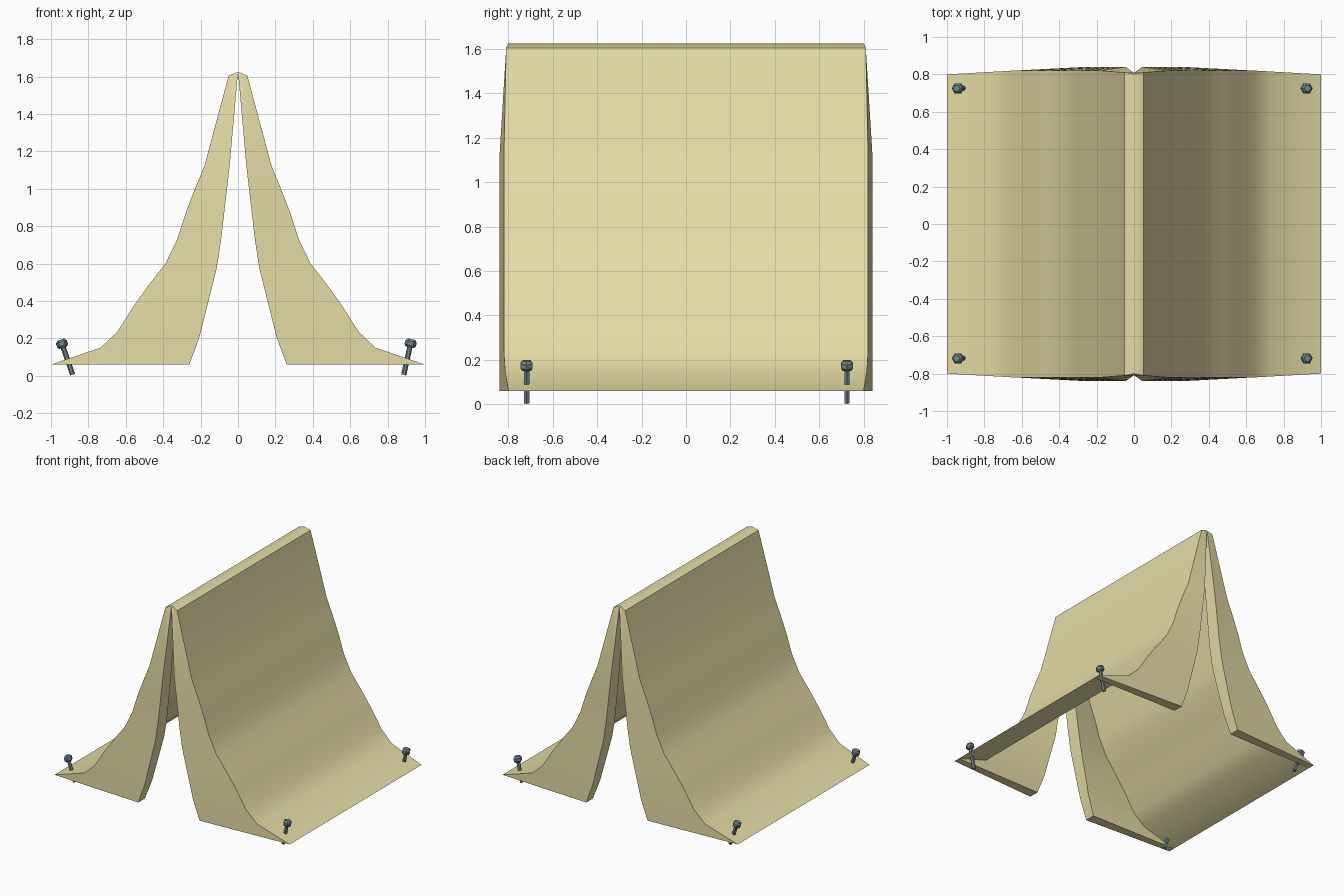
import bpy, bmesh, math
from mathutils import Vector

if "Cube" in bpy.data.objects:
    bpy.data.objects.remove(bpy.data.objects["Cube"])


def material(name, rgb):
    m = bpy.data.materials.new(name)
    m.diffuse_color = (*rgb, 1)
    m.use_nodes = True
    m.node_tree.nodes["Principled BSDF"].inputs["Base Color"].default_value = m.diffuse_color
    return m


CANVAS = material("khaki canvas", (0.78, 0.715, 0.38))
STEEL = material("dark steel", (0.17, 0.24, 0.26))

# Right half of the roof: x, z, half depth
ROOF = [(0, 1.625, .80), (.05, 1.605, .81), (.18, 1.12, .82), (.23, 1.0, .82),
        (.28, .87, .82), (.325, .73, .82), (.388, .60, .82), (.47, .495, .82),
        (.56, .37, .82), (.645, .235, .82), (.735, .15, .815), (1.0, .06, .80)]
# Inner edge of the door flap: z, x, outer y, cloth thickness
DOOR = [(1.625, 0, .80, .03), (1.605, .002, .81, .05), (1.12, .045, .84, .10),
        (.73, .09, .84, .11), (.57, .115, .84, .11), (.37, .165, .84, .10),
        (.21, .205, .84, .09), (.06, .26, .84, .08)]


def door_at(z):
    for a, b in zip(DOOR, DOOR[1:]):
        if b[0] <= z <= a[0]:
            t = (a[0] - z) / (a[0] - b[0])
            return [p + (q - p) * t for p, q in zip(a[1:], b[1:])]
    return DOOR[-1][1:]


def finish(bm, name, mat, angle=None):
    me = bpy.data.meshes.new(name)
    bm.to_mesh(me)
    bm.free()
    me.materials.append(mat)
    ob = bpy.data.objects.new(name, me)
    bpy.context.collection.objects.link(ob)
    if angle:
        bpy.ops.object.select_all(action='DESELECT')
        ob.select_set(True)
        bpy.context.view_layer.objects.active = ob
        bpy.ops.object.shade_smooth_by_angle(angle=math.radians(angle))
    return ob


# Roof sheet, both slopes
bm = bmesh.new()
full = [(-x, z, d) for x, z, d in reversed(ROOF[1:])] + ROOF
rows = [(bm.verts.new((x, -d, z)), bm.verts.new((x, d, z))) for x, z, d in full]
for a, b in zip(rows, rows[1:]):
    bm.faces.new((a[0], b[0], b[1], a[1]))
finish(bm, "tent_roof", CANVAS, 48)


# Door flaps: thick cloth hung from the roof edge, bulging at the opening
def flap(name, sx, sy):
    bm = bmesh.new()
    rings = []
    levels = sorted({p[1] for p in ROOF[1:]} | {p[0] for p in DOOR[1:]}, reverse=True)
    for z in levels:
        for (x0, z0, d0), (x1, z1, d1) in zip(ROOF, ROOF[1:]):
            if z1 <= z <= z0:
                t = (z0 - z) / (z0 - z1)
                rx, rd = x0 + (x1 - x0) * t, d0 + (d1 - d0) * t
        ix, iy, thick = door_at(z)
        pts = [(rx, rd), (ix, iy), (ix, iy - thick), (rx, rd - .05)]
        rings.append([bm.verts.new((sx * x, sy * y, z)) for x, y in pts])
    for a, b in zip(rings, rings[1:]):
        for i in range(3):
            bm.faces.new((a[i], a[i + 1], b[i + 1], b[i]))
    bm.faces.new(rings[-1])
    # peak of the flap under the ridge
    peak = bm.verts.new((0, sy * .80, 1.625))
    for i in range(3):
        bm.faces.new((rings[0][i], rings[0][i + 1], peak))
    bmesh.ops.recalc_face_normals(bm, faces=bm.faces)
    finish(bm, name, CANVAS, 35)


for sy, end in ((-1, "front"), (1, "back")):
    for sx, side in ((-1, "left"), (1, "right")):
        flap(f"{end}_{side}_flap", sx, sy)


# Tent pegs: hexagonal shaft with a chamfered hexagonal head
def peg(name, tip, top):
    tip, top = Vector(tip), Vector(top)
    length = (top - tip).length
    prof = [(.014, 0), (.014, length - .045), (.022, length - .045),
            (.031, length - .034), (.031, length - .013), (.019, length)]
    bm = bmesh.new()
    rings = [[bm.verts.new((r * math.cos(k * math.pi / 3), r * math.sin(k * math.pi / 3), h))
              for k in range(6)] for r, h in prof]
    for a, b in zip(rings, rings[1:]):
        for i in range(6):
            j = (i + 1) % 6
            bm.faces.new((a[i], a[j], b[j], b[i]))
    bm.faces.new(rings[0][::-1])
    bm.faces.new(rings[-1])
    tilt = math.atan2(top.x - tip.x, top.z - tip.z)
    ob = finish(bm, name, STEEL)
    ob.location = tip
    ob.rotation_euler = (0, tilt, 0)


for y, end in ((-.718, "front"), (.725, "back")):
    peg(f"{end}_left_peg", (-.884, y, .006), (-.949, y, .193))
    peg(f"{end}_right_peg", (.886, y, .005), (.928, y, .196))
